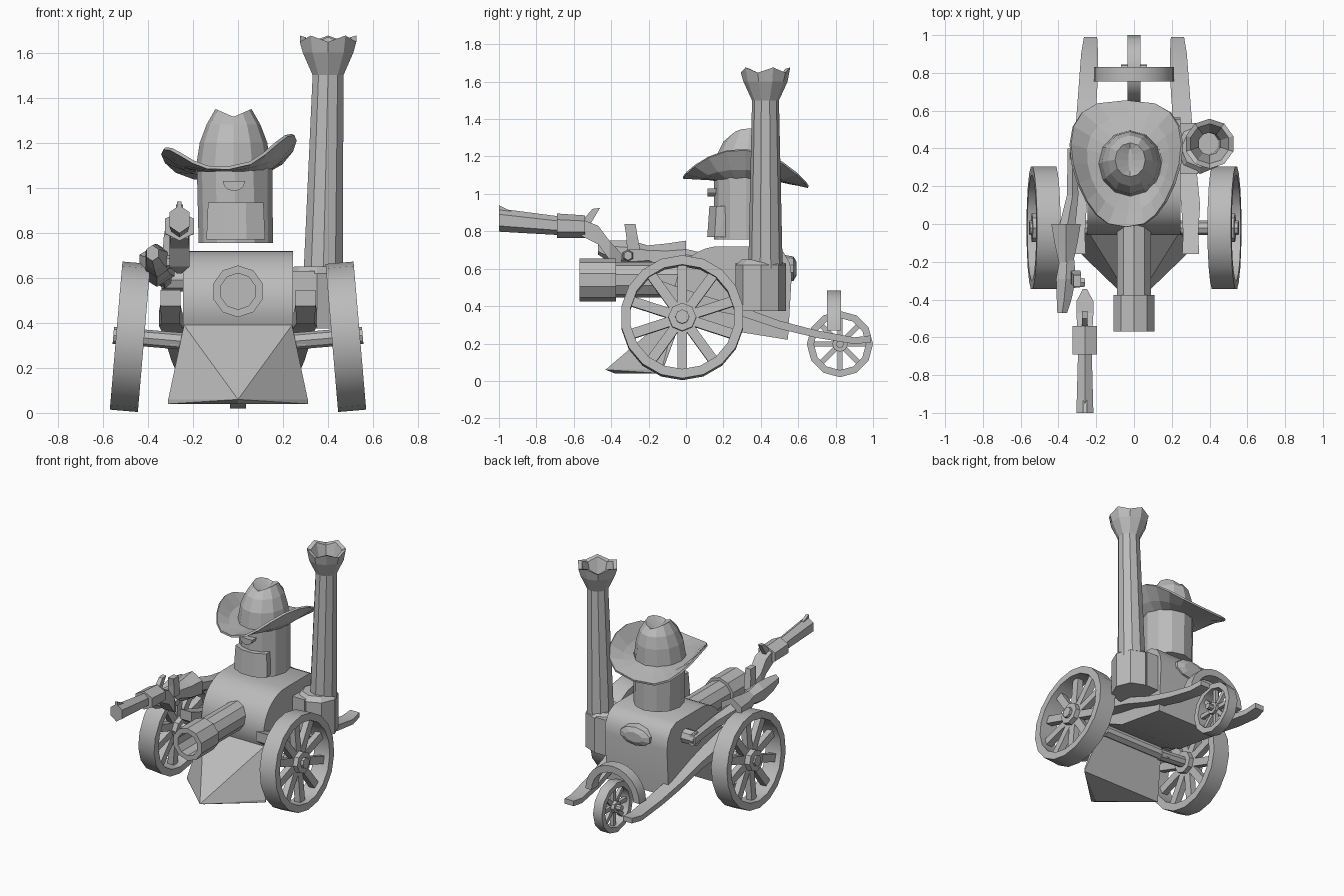
import bpy, bmesh
from math import pi, sin, cos, radians, sqrt
from mathutils import Vector, Matrix

cube = bpy.data.objects.get("Cube")
if cube:
    bpy.data.objects.remove(cube, do_unlink=True)

grey = bpy.data.materials.new("plain_grey")
grey.use_nodes = True
grey.diffuse_color = (0.5, 0.5, 0.5, 1)
grey.node_tree.nodes["Principled BSDF"].inputs["Base Color"].default_value = (0.5, 0.5, 0.5, 1)


def finish(name, bm, smooth=0, solid=0):
    bmesh.ops.recalc_face_normals(bm, faces=bm.faces)
    mesh = bpy.data.meshes.new(name)
    bm.to_mesh(mesh)
    bm.free()
    mesh.materials.append(grey)
    if smooth:
        for p in mesh.polygons:
            p.use_smooth = True
        mesh.set_sharp_from_angle(angle=radians(smooth))
    ob = bpy.data.objects.new(name, mesh)
    bpy.context.collection.objects.link(ob)
    if solid:
        mod = ob.modifiers.new("thickness", "SOLIDIFY")
        mod.thickness = solid


def skin(bm, loops):
    """Bridge neighbouring closed loops with quads."""
    for p, q in zip(loops, loops[1:]):
        for i in range(len(p)):
            j = (i + 1) % len(p)
            bm.faces.new((p[i], p[j], q[j], q[i]))


def loft(bm, axis, stations, n, ring=False):
    """Skin n-sided sections; each station is (x, y, z, half size a, half size b)."""
    loops = []
    for x, y, z, a, b in stations:
        loop = []
        for i in range(n):
            t = pi / 2 + 2 * pi * i / n + (pi / 4 if n == 4 else 0)
            k = sqrt(2) if n == 4 else 1
            u, v = a * k * cos(t), b * k * sin(t)
            off = {"X": (0, u, v), "Y": (u, 0, v), "Z": (u, v, 0)}[axis]
            loop.append(bm.verts.new(Vector((x, y, z)) + Vector(off)))
        loops.append(loop)
    if ring:
        skin(bm, loops + loops[:1])
    else:
        skin(bm, loops)
        bm.faces.new(loops[0])
        bm.faces.new(loops[-1])
    return loops


def lofted(name, axis, stations, n, smooth=0):
    bm = bmesh.new()
    loft(bm, axis, stations, n)
    finish(name, bm, smooth)


def hull(name, points):
    bm = bmesh.new()
    for p in points:
        bm.verts.new(p)
    res = bmesh.ops.convex_hull(bm, input=bm.verts)
    bmesh.ops.delete(bm, geom=[v for v in res["geom_interior"] if v.is_valid], context="VERTS")
    finish(name, bm)


def extrude_x(name, profile, x0, x1, smooth=0):
    bm = bmesh.new()
    face = bm.faces.new([bm.verts.new((x0, y, z)) for y, z in profile])
    res = bmesh.ops.extrude_face_region(bm, geom=[face])
    bmesh.ops.translate(bm, vec=(x1 - x0, 0, 0),
                        verts=[g for g in res["geom"] if isinstance(g, bmesh.types.BMVert)])
    finish(name, bm, smooth)


def wheel(name, centre, r, rim, width, spokes, hub, tilt, sides, axle):
    bm = bmesh.new()
    w = width / 2
    loft(bm, "X", [(x, 0, 0, q, q) for x, q in ((-w, r), (w, r), (w, r - rim), (-w, r - rim))],
         sides, ring=True)
    loft(bm, "X", [(-w, 0, 0, hub, hub), (w * 0.9, 0, 0, hub, hub)], 8)
    loft(bm, "X", [(x, 0, 0, hub * 0.5, hub * 0.5) for x in axle], 8)
    for i in range(spokes):
        part = bmesh.ops.create_cube(bm, size=1)["verts"]
        m = (Matrix.Rotation(2 * pi * i / spokes, 4, "X") @ Matrix.Translation((0, 0, r * 0.53))
             @ Matrix.Diagonal((width * 0.35, r * 0.16, r * 0.72, 1)))
        bmesh.ops.transform(bm, matrix=m, verts=part)
    bmesh.ops.transform(bm, matrix=Matrix.Translation(centre) @ Matrix.Rotation(tilt, 4, "Y"),
                        verts=bm.verts)
    finish(name, bm, 35)


# Boiler body: rounded front and softly rounded back edge
arc = [(0.18 + 0.24 * cos(a), 0.48 + 0.24 * sin(a))
       for a in (pi / 2 + i * radians(114) / 12 for i in range(13))]
extrude_x("boiler_body", arc + [(0.17, 0.28), (0.545, 0.22), (0.565, 0.56), (0.555, 0.63),
                                (0.52, 0.69), (0.46, 0.72)], -0.245, 0.245, 35)
lofted("back_knob", "Y", [(0, 0.52, 0.6, 0.13, 0.075), (0, 0.575, 0.6, 0.12, 0.065),
                          (0, 0.592, 0.6, 0.07, 0.035)], 10)

# Plow under the front
pts = [(0, -0.43, 0.06), (0, -0.38, 0.04)]
for s in (-1, 1):
    pts += [(s * 0.31, -0.13, 0.06), (s * 0.31, -0.13, 0.04),
            (s * 0.24, -0.045, 0.39), (s * 0.24, -0.01, 0.37)]
hull("plow", pts)

# Cannon with a hollow muzzle
lofted("cannon", "Y", [(0, y, 0.54, r, r) for y, r in (
    (0.05, 0.095), (-0.375, 0.095), (-0.375, 0.115), (-0.57, 0.115), (-0.57, 0.08), (-0.3, 0.08))], 10)

# Smokestack with a wavy flared top and a deep bore
bm = bmesh.new()
loops = loft(bm, "Z", [(0.378, 0.425, 0.6, 0.092, 0.092), (0.4, 0.425, 1.5, 0.072, 0.072),
                       (0.4, 0.425, 1.6, 0.118, 0.118), (0.4, 0.425, 1.662, 0.132, 0.132),
                       (0.4, 0.425, 1.655, 0.106, 0.106), (0.4, 0.425, 1.5, 0.06, 0.06),
                       (0.39, 0.425, 1.0, 0.06, 0.06)], 10)
for loop in loops[3:5]:
    for i, v in enumerate(loop):
        v.co.z += -0.014 if i % 2 else 0.014
finish("smokestack", bm)
lofted("smokestack_base", "Z", [(0.35, 0.4, z, a, a) for z, a in (
    (0.375, 0.135), (0.62, 0.135), (0.65, 0.1))], 8)
hull("smokestack_bracket", [(x, y, z) for x in (0.2, 0.34) for y in (0.265, 0.535) for z in (0.375, 0.63)])

# Large cambered wheels, axle and side rails
for s, side in ((-1, "right"), (1, "left")):
    wheel(side + "_wheel", (s * 0.479, -0.02, 0.338), 0.33, 0.05, 0.125, 10, 0.075,
          -0.085 * s, 18, (-s * 0.25, s * 0.075))
    lofted(side + "_rail", "Y", [
        (s * 0.3, -0.16, 0.51, 0.045, 0.035), (s * 0.3, -0.05, 0.45, 0.04, 0.055),
        (s * 0.3, 0.1, 0.42, 0.05, 0.035), (s * 0.28, 0.3, 0.37, 0.05, 0.025),
        (s * 0.26, 0.5, 0.3, 0.05, 0.022), (s * 0.245, 0.7, 0.25, 0.05, 0.02),
        (s * 0.235, 0.9, 0.215, 0.045, 0.018), (s * 0.23, 0.99, 0.225, 0.035, 0.018)], 4, 25)
lofted("front_axle", "X", [(x, -0.02, 0.32, 0.035, 0.035) for x in (-0.3, 0.3)], 6)

# Small rear wheel with an arch over it
wheel("rear_wheel", (0, 0.823, 0.197), 0.177, 0.038, 0.07, 8, 0.042, 0, 12, (-0.07, 0.07))
bm = bmesh.new()
rows = []
for i in range(13):
    a = pi * i / 12
    rows.append([bm.verts.new((r * cos(a), y, 0.27 + r * sin(a)))
                 for r, y in ((0.213, 0.755), (0.213, 0.83), (0.165, 0.83), (0.165, 0.755))])
bm.faces.new(rows[0])
bm.faces.new(rows[-1])
skin(bm, rows)
finish("rear_arch", bm, 30)

# Head, curved beard and nose
lofted("head", "Z", [(-0.01, 0.32, 0.755, 0.165, 0.17), (-0.015, 0.32, 1.1, 0.168, 0.17)], 12)
hull("beard", [(-0.01 + r * cos(a), 0.32 + r * sin(a), z) for z, r in ((0.77, 0.212), (0.935, 0.2))
               for a in (radians(d) for d in (232, 257, 283, 308))]
     + [(x, 0.25, z) for x in (-0.12, 0.1) for z in (0.77, 0.935)])
hull("nose", [(-0.018 + 0.05 * cos(a), y, 1.03 + 0.045 * sin(a))
              for a in (pi + pi * i / 6 for i in range(7)) for y in (0.115, 0.2)])

# Hat: creased crown and a brim curled up at the sides
bm = bmesh.new()
loops = loft(bm, "Z", [(-0.02, 0.32, 1.07, 0.17, 0.175), (-0.02, 0.325, 1.2, 0.15, 0.165),
                       (-0.02, 0.335, 1.28, 0.12, 0.135), (-0.02, 0.34, 1.35, 0.08, 0.09),
                       (-0.02, 0.34, 1.305, 0.01, 0.06)], 12)
for v in loops[3]:
    v.co.z -= 0.035 * (1 - abs(v.co.x + 0.02) / 0.08)
finish("hat_crown", bm)
bm = bmesh.new()
rows = []
for t in (0, 0.5, 1):
    row = []
    for i in range(20):
        c, s = cos(2 * pi * i / 20), sin(2 * pi * i / 20)
        wide = 0.28 * (1 + 0.25 * s) * abs(c) ** 0.7 * (1 if c > 0 else -1)
        lift = 0.14 * c * c + 0.03 * c
        outer = Vector((-0.042 + wide, 0.32 + 0.335 * s, 1.07 - 0.025 * s + lift))
        inner = Vector((-0.02 + 0.15 * c, 0.32 + 0.16 * s, 1.085))
        p = inner.lerp(outer, t)
        p.z -= 0.1 * t * (1 - t) * c * c
        row.append(bm.verts.new(p))
    rows.append(row)
skin(bm, rows)
finish("hat_brim", bm, 0, 0.014)

# Right arm: shoulder, sleeve and hand
lofted("shoulder", "X", [(x, 0.36, 0.59, 0.05, 0.05) for x in (-0.34, -0.22)], 8)
lofted("upper_arm", "Y", [(-0.325, 0.4, 0.59, 0.03, 0.045), (-0.325, 0.15, 0.62, 0.035, 0.05),
                          (-0.355, -0.02, 0.65, 0.05, 0.06)], 6)
lofted("sleeve", "Y", [(-0.36, 0.0, 0.655, 0.09, 0.095), (-0.36, -0.1, 0.655, 0.07, 0.08),
                       (-0.36, -0.2, 0.67, 0.045, 0.055)], 6)
lofted("hand", "Y", [(-0.355, -0.19, 0.67, 0.045, 0.05), (-0.36, -0.29, 0.675, 0.06, 0.075),
                     (-0.37, -0.4, 0.69, 0.045, 0.06), (-0.38, -0.47, 0.71, 0.03, 0.035)], 6)
lofted("thumb", "Z", [(-0.31, -0.28, 0.7, 0.025, 0.035), (-0.305, -0.29, 0.78, 0.025, 0.03),
                      (-0.3, -0.3, 0.84, 0.02, 0.03)], 4)
lofted("fingers", "X", [(-0.37, -0.31, 0.67, 0.04, 0.04), (-0.26, -0.31, 0.67, 0.025, 0.025)], 6)

# Revolver
lofted("revolver_barrel", "Y", [(-0.26, -1.0, 0.86, 0.052, 0.062), (-0.26, -0.68, 0.83, 0.042, 0.05)], 6)
lofted("revolver_drum", "Y", [(-0.26, -0.69, 0.83, 0.075, 0.065), (-0.26, -0.54, 0.825, 0.075, 0.06)], 6)
lofted("revolver_grip", "Y", [(-0.26, -0.56, 0.82, 0.04, 0.045), (-0.26, -0.47, 0.78, 0.045, 0.05),
                              (-0.26, -0.41, 0.7, 0.045, 0.05), (-0.26, -0.345, 0.65, 0.012, 0.03)], 4)
hull("revolver_hammer", [(x, y, z) for x in (-0.275, -0.245) for y, z in (
    (-0.56, 0.85), (-0.51, 0.84), (-0.46, 0.925), (-0.5, 0.92))])
hull("revolver_sight", [(x, y, z) for x in (-0.27, -0.25) for y, z in (
    (-1.0, 0.9), (-0.92, 0.9), (-1.0, 0.94))])
